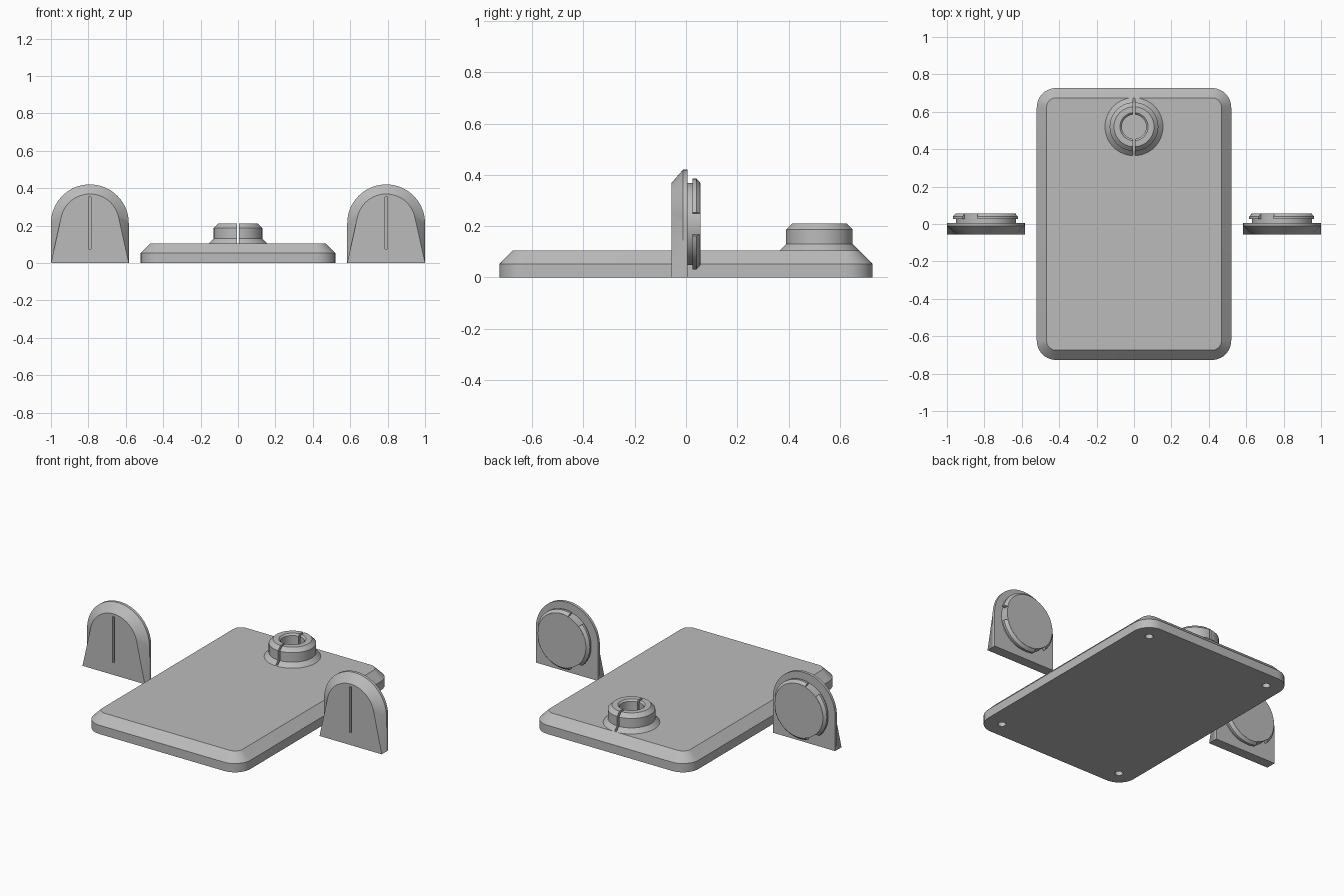
import bpy, bmesh, math
from math import sin, cos, pi, radians
from mathutils import Vector

if "Cube" in bpy.data.objects:
    bpy.data.objects.remove(bpy.data.objects["Cube"])

grey = bpy.data.materials.new("plain_grey")
grey.diffuse_color = (0.5, 0.5, 0.5, 1)
grey.use_nodes = True
grey.node_tree.nodes["Principled BSDF"].inputs["Base Color"].default_value = grey.diffuse_color


def loft(name, rings, closed=False):
    """Skin a list of equal-length rings; cap the ends unless closed."""
    bm = bmesh.new()
    vs = [[bm.verts.new(p) for p in r] for r in rings]
    n = len(rings[0])
    pairs = list(zip(vs, vs[1:])) + ([(vs[-1], vs[0])] if closed else [])
    for a, b in pairs:
        for i in range(n):
            j = (i + 1) % n
            bm.faces.new((a[i], a[j], b[j], b[i]))
    if not closed:
        bm.faces.new(vs[0])
        bm.faces.new(vs[-1])
    bmesh.ops.recalc_face_normals(bm, faces=bm.faces[:])
    me = bpy.data.meshes.new(name)
    bm.to_mesh(me)
    bm.free()
    ob = bpy.data.objects.new(name, me)
    bpy.context.collection.objects.link(ob)
    me.materials.append(grey)
    return ob


def activate(ob):
    bpy.ops.object.select_all(action='DESELECT')
    ob.select_set(True)
    bpy.context.view_layer.objects.active = ob


def cut(ob, cutter):
    m = ob.modifiers.new("cut", 'BOOLEAN')
    m.operation, m.solver, m.object = 'DIFFERENCE', 'EXACT', cutter
    activate(ob)
    bpy.ops.object.modifier_apply(modifier=m.name)
    bpy.data.objects.remove(cutter)


def smooth(ob):
    activate(ob)
    bpy.ops.object.shade_smooth_by_angle(angle=radians(25))


def circle(c, r, z, n=64):
    return [(c[0] + r * cos(2 * pi * i / n), c[1] + r * sin(2 * pi * i / n), z) for i in range(n)]


def box(name, x, y, z):
    return loft(name, [[(x[0], y[0], h), (x[1], y[0], h), (x[1], y[1], h), (x[0], y[1], h)] for h in z])


def rounded_rect(hx, hy, r, z, n=10):
    pts = []
    for k, (sx, sy) in enumerate([(1, 1), (-1, 1), (-1, -1), (1, -1)]):
        for i in range(n + 1):
            a = (k + i / n) * pi / 2
            pts.append((sx * (hx - r) + r * cos(a), sy * (hy - r) + r * sin(a), z))
    return pts


# Base slab with chamfered top edge and four pockets underneath
base = loft("base_plate", [rounded_rect(0.52, 0.727, 0.104, 0),
                           rounded_rect(0.52, 0.727, 0.104, 0.053),
                           rounded_rect(0.468, 0.675, 0.052, 0.105)])
for sx in (-1, 1):
    for sy in (-1, 1):
        c = (sx * 0.418, sy * 0.627)
        cut(base, loft("pocket_cutter", [circle(c, 0.022, -0.02, 24), circle(c, 0.022, 0.05, 24)]))
smooth(base)

# Split collar
profile = [(0.158, 0.102), (0.13, 0.13), (0.13, 0.187), (0.107, 0.21),
           (0.075, 0.21), (0.065, 0.2), (0.065, 0.102)]
collar = loft("split_collar", [circle((0, 0.52), r, z) for r, z in profile], closed=True)
cut(collar, box("slit_cutter", (-0.006, 0.006), (0.3, 0.75), (0.1055, 0.3)))
smooth(collar)

# Arched end plates, each with a bayonet disc on the back
W, CZ = 0.208, 0.212


def arch(cx, r, a0, y, n=40):
    pts = [(cx + W, y, 0)]
    for i in range(n + 1):
        a = a0 + (pi - 2 * a0) * i / n
        pts.append((cx + r * cos(a), y, CZ + r * sin(a)))
    return pts + [(cx - W, y, 0)]


def disc_ring(cx, r, y, n=64):
    return [(cx + r * cos(2 * pi * i / n), y, 0.208 + r * sin(2 * pi * i / n)) for i in range(n)]


R_FRONT = 0.157
tangent = math.acos(R_FRONT / math.hypot(W, CZ)) - math.atan2(CZ, W)

for side, cx in (("left", -0.792), ("right", 0.792)):
    plate = loft(side + "_end_plate", [arch(cx, R_FRONT, tangent, -0.056),
                                       arch(cx, W, 0, -0.012), arch(cx, W, 0, 0.005)])
    cut(plate, box("slot_cutter", (cx - 0.006, cx + 0.006), (-0.1, -0.035), (0.075, 0.352)))
    smooth(plate)

    disc = loft(side + "_bayonet_disc", [disc_ring(cx, 0.16, 0.0), disc_ring(cx, 0.16, 0.056)])
    smooth(disc)

    # Three locking wings around the disc
    section = [(0.15, 0.026), (0.177, 0.026), (0.177, 0.04), (0.162, 0.0555), (0.15, 0.0555)]
    for k in range(3):
        rings = []
        for i in range(19):
            a = radians(15 + 120 * k + 90 * i / 18)
            rings.append([(cx + r * cos(a), y, 0.208 + r * sin(a)) for r, y in section])
        smooth(loft(f"{side}_locking_wing_{k + 1}", rings))
